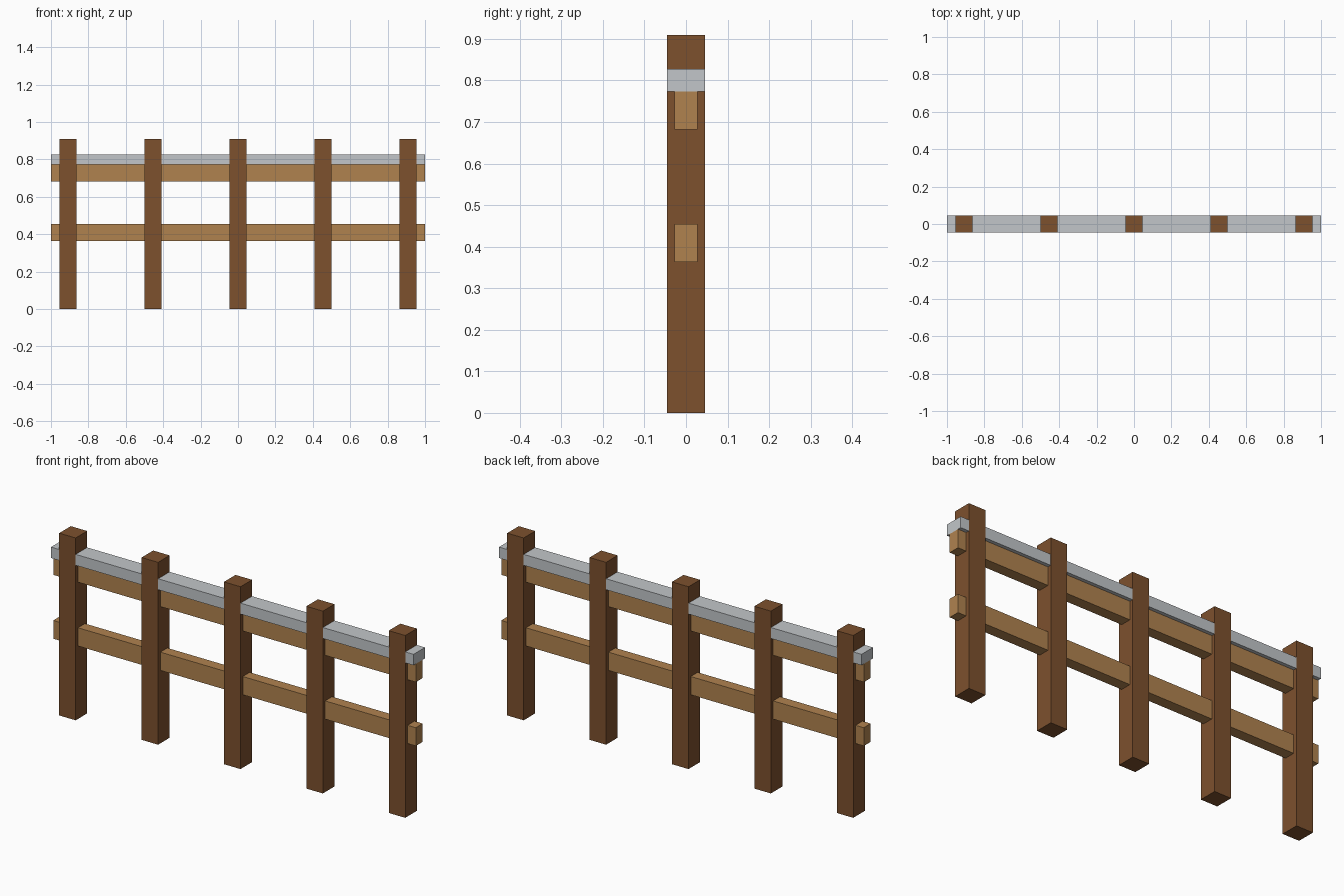
import bpy

if "Cube" in bpy.data.objects:
    bpy.data.objects.remove(bpy.data.objects["Cube"])

U = 1 / 11  # post thickness, the module of the whole fence


def material(name, rgb):
    m = bpy.data.materials.new(name)
    m.diffuse_color = (*rgb, 1)
    m.use_nodes = True
    m.node_tree.nodes["Principled BSDF"].inputs["Base Color"].default_value = m.diffuse_color
    return m


dark_wood = material("dark_wood", (0.205, 0.082, 0.027))
light_wood = material("light_wood", (0.434, 0.225, 0.078))
grey_metal = material("grey_metal", (0.54, 0.565, 0.585))


def box(name, center, size, mat):
    bpy.ops.mesh.primitive_cube_add(size=1, location=center)
    ob = bpy.context.object
    ob.name = name
    ob.scale = size
    bpy.ops.object.transform_apply(location=False, rotation=False, scale=True)
    ob.data.materials.append(mat)
    return ob


# Five upright posts
for i in range(-2, 3):
    box(f"post_{i + 3}", (i * 5 * U, 0, 5 * U), (U, U, 10 * U), dark_wood)

# Two wooden rails running through the posts
for name, z in (("lower_rail", 4.5 * U), ("upper_rail", 8 * U)):
    box(name, (0, 0, z), (2, 0.6 * U, U), light_wood)

# Metal cap bar on the upper rail, a hair thinner than the posts
box("metal_bar", (0, 0, 8.8 * U), (2, U - 0.0006, 0.6 * U), grey_metal)
